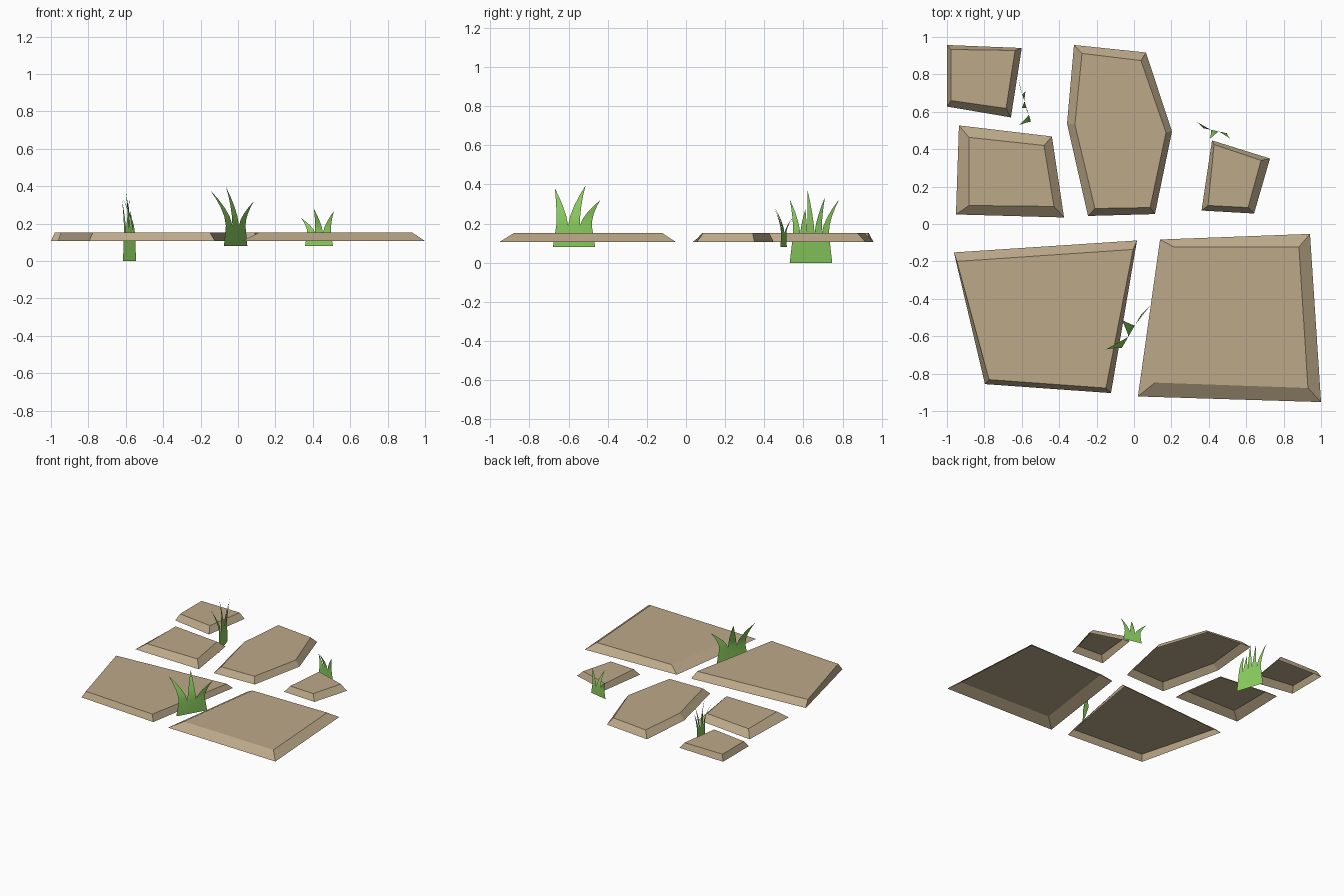
import bpy
from mathutils import Vector

if "Cube" in bpy.data.objects:
    bpy.data.objects.remove(bpy.data.objects["Cube"])


def material(name, rgb):
    m = bpy.data.materials.new(name)
    m.diffuse_color = (*rgb, 1)
    m.use_nodes = True
    m.node_tree.nodes["Principled BSDF"].inputs["Base Color"].default_value = m.diffuse_color
    return m


STONE = material("tan stone", (0.50, 0.395, 0.25))
GRASS = material("grass green", (0.26, 0.62, 0.115))


def add_mesh(name, verts, faces, mat, smooth=False):
    me = bpy.data.meshes.new(name)
    me.from_pydata([tuple(v) for v in verts], [], faces)
    me.materials.append(mat)
    for p in me.polygons:
        p.use_smooth = smooth
    ob = bpy.data.objects.new(name, me)
    bpy.context.collection.objects.link(ob)
    return ob


def slab(name, outer, inner):
    """Flat stone, open underneath: sloped sides from outer outline to smaller top.
    Outlines run clockwise from above, so they are reversed."""
    outer, inner = outer[::-1], inner[::-1]
    n = len(outer)
    verts = [(x, y, 0.107) for x, y in outer] + [(x, y, 0.153) for x, y in inner]
    faces = [(i, (i + 1) % n, n + (i + 1) % n, n + i) for i in range(n)]
    faces.append(tuple(range(n, 2 * n)))
    add_mesh(name, verts, faces, STONE)


def tuft(name, a, b, z0, z_split, tips, steps=4):
    """Grass sheet standing on line a-b that splits into curved pointed blades."""
    a, b = Vector((*a, z0)), Vector((*b, z0))
    mid, n = (a + b) / 2, len(tips)
    base = [a.lerp(b, i / n) for i in range(n + 1)]
    split = [mid + (p - mid) * 0.84 + Vector((0, 0, z_split - z0)) for p in base]
    verts = base + split
    faces = [(i, i + 1, n + 2 + i, n + 1 + i) for i in range(n)]
    for i, tip in enumerate(tips):
        left, right = n + 1 + i, n + 2 + i
        p, q = split[i], split[i + 1]
        centre, half = (p + q) / 2, (q - p) / 2
        d = Vector(tip) - centre
        for k in range(1, steps):
            s = k / steps
            c = centre + Vector((d.x * s ** 1.6, d.y * s ** 1.6, d.z * s))
            w = half * (1 - s ** 1.3)
            verts += [c - w, c + w]
            m = len(verts)
            faces.append((left, right, m - 1, m - 2))
            left, right = m - 2, m - 1
        verts.append(Vector(tip))
        faces.append((left, right, len(verts) - 1))
    add_mesh(name, verts, faces, GRASS, True)


# Paving stones: outer foot outline, then top outline
slab("back_left_stone",
     [(-1, .957), (-.60, .941), (-.658, .57), (-1, .628)],
     [(-.979, .933), (-.636, .928), (-.684, .618), (-.979, .66)])
slab("middle_left_stone",
     [(-.936, .527), (-.439, .468), (-.374, .035), (-.952, .051)],
     [(-.882, .463), (-.481, .42), (-.428, .094), (-.882, .099)])
slab("back_middle_stone",
     [(-.321, .957), (.064, .917), (.203, .495), (.112, .053), (-.246, .043), (-.358, .537)],
     [(-.278, .912), (.037, .874), (.171, .489), (.086, .088), (-.209, .083), (-.316, .532)])
slab("small_right_stone",
     [(.417, .447), (.727, .35), (.642, .056), (.361, .072)],
     [(.428, .425), (.679, .34), (.61, .088), (.396, .099)])
slab("front_left_stone",
     [(-.963, -.152), (.016, -.088), (-.123, -.904), (-.797, -.856)],
     [(-.947, -.2), (-.005, -.136), (-.15, -.877), (-.775, -.832)])
slab("front_right_stone",
     [(.139, -.083), (.941, -.053), (1, -.952), (.021, -.922)],
     [(.214, -.123), (.882, -.123), (.93, -.877), (.112, -.848)])

# Grass tufts in the gaps
tuft("front_grass", (-.075, -.68), (.05, -.464), .08, .19,
     [(-.15, -.67, .38), (-.064, -.513, .395), (.085, -.438, .32)])
tuft("left_grass", (-.545, .53), (-.615, .747), 0, .15,
     [(-.612, .53, .325), (-.575, .61, .275), (-.60, .62, .375),
      (-.58, .71, .335), (-.62, .783, .325)])
tuft("right_grass", (.358, .515), (.508, .483), .08, .15,
     [(.337, .545, .23), (.406, .455, .278), (.513, .457, .267)])
